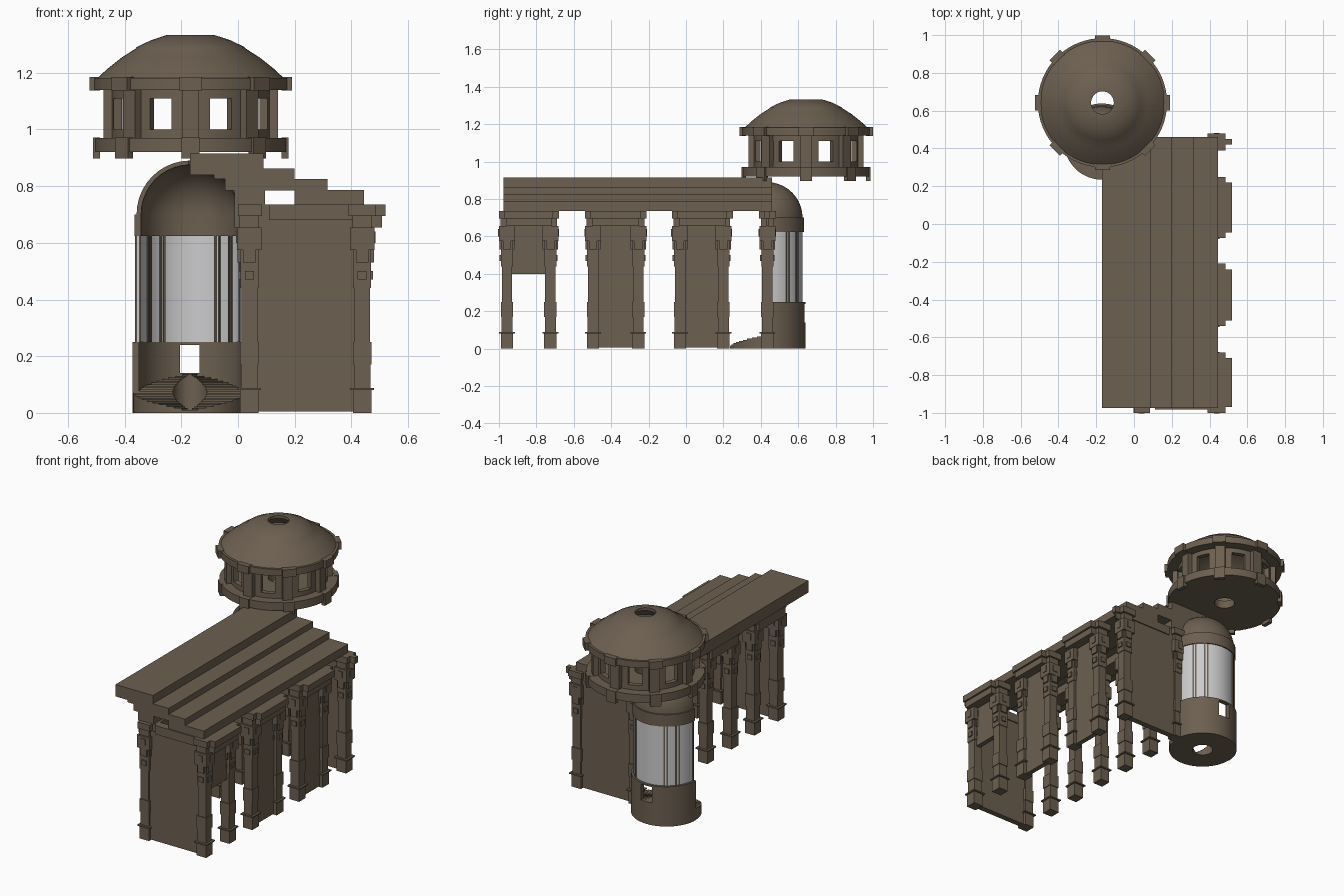
import bpy, bmesh, math
from mathutils import Matrix, Vector

if "Cube" in bpy.data.objects:
    bpy.data.objects.remove(bpy.data.objects["Cube"])


def material(name, rgb):
    m = bpy.data.materials.new(name)
    m.diffuse_color = (*rgb, 1)
    m.use_nodes = True
    m.node_tree.nodes["Principled BSDF"].inputs["Base Color"].default_value = m.diffuse_color
    return m


STONE = material("brown_stone", (0.150, 0.115, 0.080))
GLASS = material("silver_glass", (0.60, 0.60, 0.61))


def finish(name, bm, mat=STONE, smooth=False):
    bmesh.ops.recalc_face_normals(bm, faces=bm.faces)
    me = bpy.data.meshes.new(name)
    bm.to_mesh(me)
    bm.free()
    me.materials.append(mat)
    ob = bpy.data.objects.new(name, me)
    bpy.context.collection.objects.link(ob)
    if smooth:
        bpy.ops.object.select_all(action='DESELECT')
        ob.select_set(True)
        bpy.context.view_layer.objects.active = ob
        bpy.ops.object.shade_smooth_by_angle(angle=math.radians(28))
    return ob


def add_box(bm, x0, x1, y0, y1, z0, z1, rot=None):
    m = Matrix.Translation(((x0 + x1) / 2, (y0 + y1) / 2, (z0 + z1) / 2))
    m = m @ Matrix.Diagonal((x1 - x0, y1 - y0, z1 - z0, 1))
    bmesh.ops.create_cube(bm, size=1, matrix=(rot @ m) if rot else m)


def boxes(name, items):
    bm = bmesh.new()
    for b in items:
        add_box(bm, *b)
    return finish(name, bm)


def add_lathe(bm, prof, c, a0=0, a1=360, n=64):
    # closed (radius, z) profile turned about a vertical axis
    full = a1 - a0 >= 360
    rings = []
    for i in range(n if full else n + 1):
        a = math.radians(a0 + (a1 - a0) * i / n)
        rings.append([bm.verts.new((c[0] + r * math.cos(a), c[1] + r * math.sin(a), z)) for r, z in prof])
    k = len(prof)
    for i in range(n):
        p, q = rings[i], rings[(i + 1) % len(rings)]
        for j in range(k):
            bm.faces.new((p[j], q[j], q[(j + 1) % k], p[(j + 1) % k]))
    if not full:
        bm.faces.new(rings[0])
        bm.faces.new(rings[-1])


def lathe(name, parts, c, mat=STONE):
    bm = bmesh.new()
    for prof, a0, a1, n in parts:
        add_lathe(bm, prof, c, a0, a1, n)
    return finish(name, bm, mat, True)


def rect(r0, r1, z0, z1):
    return [(r0, z0), (r1, z0), (r1, z1), (r0, z1)]


# ---------- lantern ----------
L = (-0.167, 0.642)
lathe("lantern_floor", [(rect(0.06, 0.338, 0.92, 0.97), 0, 360, 64)], L)
lathe("lantern_cornice", [(rect(0.25, 0.342, 1.14, 1.182), 0, 360, 64)], L)
drum = [(rect(0.25, 0.28, 0.97, 1.0), 0, 360, 64), (rect(0.25, 0.28, 1.11, 1.14), 0, 360, 64)]
for i in range(8):
    drum.append((rect(0.25, 0.28, 1.0, 1.11), i * 45 - 14, i * 45 + 14, 6))
lathe("lantern_drum", drum, L)
lathe("lantern_dome", [([(0.33, 1.18), (0.295, 1.213), (0.245, 1.253), (0.195, 1.285), (0.19, 1.291),
                         (0.14, 1.315), (0.085, 1.333), (0.06, 1.333), (0.06, 1.315), (0.13, 1.295),
                         (0.23, 1.24), (0.29, 1.18)], 0, 360, 64)], L)
bm = bmesh.new()
for i in range(8):
    rot = Matrix.Translation((*L, 0)) @ Matrix.Rotation(math.radians(45 * i), 4, 'Z')
    add_box(bm, 0.27, 0.308, -0.03, 0.03, 0.97, 1.14, rot)       # column
    add_box(bm, 0.32, 0.357, -0.04, 0.04, 1.137, 1.185, rot)     # cornice block
    add_box(bm, 0.32, 0.345, -0.032, 0.032, 0.897, 0.972, rot)   # floor bracket
finish("lantern_columns", bm)

# ---------- apse ----------
A = (-0.17, 0.435)
lathe("apse_base", [(rect(0.18, 0.203, 0, 0.14), 0, 180, 32),
                    (rect(0.18, 0.203, 0.14, 0.24), 0, 79, 14),
                    (rect(0.18, 0.203, 0.14, 0.24), 101, 180, 14),
                    (rect(0.18, 0.203, 0.24, 0.25), 0, 180, 32)], A)
lathe("apse_glass", [(rect(0.178, 0.189, 0.25, 0.625), 0, 180, 40)], A, GLASS)
mull = []
for d in (31, 36, 52, 57, 87):
    for a in (90 - d, 90 + d):
        mull.append((rect(0.173, 0.193, 0.25, 0.625), a - 1.2, a + 1.2, 1))
lathe("apse_mullions", mull, A)
dome = [(0.196, 0.625), (0.196, 0.7)]
dome += [(0.188 * math.cos(t * math.pi / 20), 0.7 + 0.19 * math.sin(t * math.pi / 20)) for t in range(10)]
dome += [(0.004, 0.89), (0.004, 0.875)]
dome += [(0.172 * math.cos(t * math.pi / 20), 0.7 + 0.175 * math.sin(t * math.pi / 20)) for t in range(9, -1, -1)]
dome += [(0.172, 0.625)]
lathe("apse_half_dome", [(dome, 0, 180, 32)], A)

# double curved stair rising from front to back
bm = bmesh.new()
N = 22
for s in (-1, 1):
    for i in range(N):
        a0, a1 = -90 + s * 180 * i / N, -90 + s * 180 * (i + 1) / N
        h = 0.008 + 0.132 * (i + 0.5) / N
        add_lathe(bm, rect(0.06, 0.2, 0, h), A, min(a0, a1), max(a0, a1), 2)
finish("apse_stair", bm)

# ---------- gallery pillars ----------
PY = (-0.957, -0.725, -0.497, -0.255, -0.032, 0.2, 0.435)
bm = bmesh.new()
tiers = ((0.0, 0.08, 0.033), (0.08, 0.088, 0.042), (0.088, 0.17, 0.029), (0.17, 0.25, 0.033),
         (0.25, 0.44, 0.028), (0.44, 0.575, 0.032), (0.575, 0.655, 0.043), (0.655, 0.735, 0.034))
for x in (0.04, 0.438):
    for y in PY:
        for z0, z1, h in tiers:
            add_box(bm, x - h, x + h, y - h, y + h, z0, z1)
        # carved blocks on the capital
        for k in range(4):
            rot = Matrix.Translation((x, y, 0)) @ Matrix.Rotation(k * math.pi / 2, 4, 'Z')
            add_box(bm, 0.03, 0.039, -0.016, 0.016, 0.47, 0.50, rot)
            add_box(bm, 0.03, 0.041, -0.022, 0.022, 0.53, 0.575, rot)
            add_box(bm, 0.04, 0.047, -0.015, 0.015, 0.60, 0.64, rot)
finish("gallery_pillars", bm)

# ---------- walls ----------
boxes("end_walls", [(0.02, 0.46, y - 0.018, y + 0.018, 0.005, 0.69) for y in (PY[0], PY[-1])])
boxes("side_panels", [(0.42, 0.45, PY[0], PY[1], 0.40, 0.70),
                      (0.42, 0.45, PY[2], PY[3], 0.005, 0.70),
                      (0.42, 0.45, PY[4], PY[5], 0.005, 0.70)])

# ---------- entablature ----------
bays = ((-1.0, -0.68), (-0.54, -0.21), (-0.075, 0.25), (0.39, 0.48))
ent = []
for y0, y1 in bays:
    ent += [(0.39, 0.485, y0, y1, 0.695, 0.735),
            (0.0, 0.085, y0, y1, 0.695, 0.735)]
    m = 0.03
    ent += [(0.40, 0.52, y0 + m, y1 - m, 0.695, 0.735),
            (0.40, 0.508, y0 + m + 0.01, y1 - m - 0.01, 0.655, 0.695),
            (-0.012, 0.11, y0 + m, y1 - m, 0.655, 0.735)]
for y in (PY[0], PY[-1]):
    ent.append((0.11, 0.42, y - 0.025, y + 0.025, 0.68, 0.735))
boxes("entablature", ent)

# ---------- stepped roof ----------
Y0, Y1 = -0.975, 0.46
boxes("stepped_roof", [(-0.17, 0.09, Y0, Y1, 0.84, 0.915),
                       (-0.085, 0.20, Y0, Y1, 0.826, 0.863),
                       (-0.045, 0.315, Y0, Y1, 0.785, 0.826),
                       (0.20, 0.445, Y0, Y1, 0.735, 0.786),
                       (-0.012, 0.095, Y0, Y1, 0.735, 0.786)])
